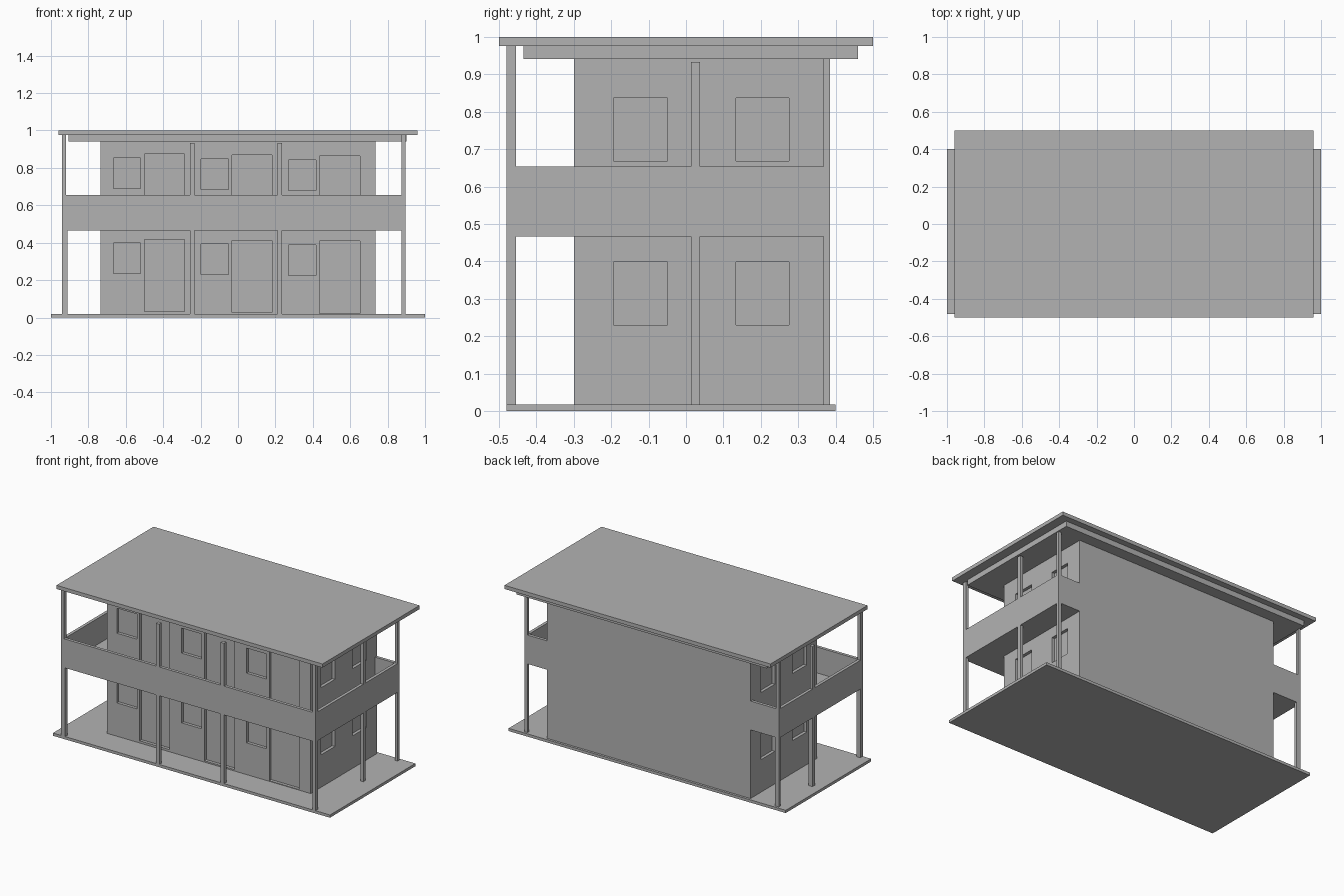
import bpy, bmesh

if "Cube" in bpy.data.objects:
    bpy.data.objects.remove(bpy.data.objects["Cube"])

# single flat colour
grey = bpy.data.materials.new("plain_grey")
grey.diffuse_color = (0.45, 0.45, 0.45, 1)
grey.use_nodes = True
grey.node_tree.nodes["Principled BSDF"].inputs["Base Color"].default_value = grey.diffuse_color


def boxes(name, specs):
    """One object made of boxes, each (x0, x1, y0, y1, z0, z1)."""
    bm = bmesh.new()
    for x0, x1, y0, y1, z0, z1 in specs:
        for v in bmesh.ops.create_cube(bm, size=1)["verts"]:
            v.co = (x0 if v.co.x < 0 else x1,
                    y0 if v.co.y < 0 else y1,
                    z0 if v.co.z < 0 else z1)
    mesh = bpy.data.meshes.new(name)
    bm.to_mesh(mesh)
    bm.free()
    mesh.materials.append(grey)
    ob = bpy.data.objects.new(name, mesh)
    bpy.context.collection.objects.link(ob)
    return ob


# overall extents of the balcony and the house
BL, BR, BF, BB = -0.94, 0.895, -0.48, 0.385
HX, HF = 0.735, -0.30
T = 0.02           # rail thickness
STOREY = 0.455     # height step between floors
DEPTH = 0.02       # recess of doors and windows

# ground slab and roof
boxes("ground_slab", [(-1, 1, -0.48, 0.40, 0, 0.018)])
boxes("roof", [(-0.96, 0.96, -0.5, 0.5, 0.976, 1)])
boxes("roof_base", [(-0.905, 0.9, -0.435, 0.46, 0.941, 0.976)])

# house block with recessed doors and windows
house = boxes("house_walls", [(-HX, HX, HF, BB, 0.018, 0.941)])
cuts = []
for storey in range(2):
    dz = storey * STOREY
    for i in range(3):
        x, z = i * 0.468, dz - i * 0.005
        cuts.append((-0.665 + x, -0.52 + x, HF - 0.1, HF + DEPTH, 0.235 + z, 0.398 + z))
        cuts.append((-0.5 + x, -0.285 + x, HF - 0.1, HF + DEPTH, 0.032 + z, 0.418 + z))
    dz = storey * 0.438
    for y0, y1 in ((-0.194, -0.05), (0.133, 0.276)):
        for s in (-1, 1):
            a, b = sorted((s * (HX - DEPTH), s * (HX + 0.1)))
            cuts.append((a, b, y0, y1, 0.23 + dz, 0.399 + dz))
cutter = boxes("opening_cutter", cuts)
cutter.hide_render = True
cutter.hide_viewport = True
cutter.display_type = 'WIRE'
mod = house.modifiers.new("openings", 'BOOLEAN')
mod.operation = 'DIFFERENCE'
mod.solver = 'EXACT'
mod.object = cutter

# balcony floor around the front and both sides
boxes("balcony_floor", [
    (BL + T, BR - T, BF + T, HF, 0.466, 0.485),
    (BL + T, -HX, HF, BB - T, 0.466, 0.485),
    (HX, BR - T, HF, BB - T, 0.466, 0.485)])

# solid balcony rail, returning to the house at the back
Z0, Z1 = 0.466, 0.654
boxes("balcony_rail", [
    (BL, BR, BF, BF + T, Z0, Z1),
    (BL, BL + T, BF + T, BB, Z0, Z1),
    (BR - T, BR, BF + T, BB, Z0, Z1),
    (BL + T, -HX, BB - T, BB, Z0, Z1),
    (HX, BR - T, BB - T, BB, Z0, Z1)])

# posts below and above the rail
lower, upper = [], []


def post(x0, x1, y0, y1, top, wide=0):
    lower.append((x0, x1 + wide, y0, y1, 0.018, Z0))
    upper.append((x0, x1, y0, y1, Z1, top))


post(BL, BL + 0.02, BF, BF + 0.025, 0.976, 0.008)    # front left corner
post(BR - T, BR, BF, BF + 0.025, 0.976)              # front right corner
for x in (-0.257, 0.21):                             # front middle pair
    post(x, x + 0.025, BF, BF + 0.025, 0.933)
post(BL, BL + 0.02, 0.013, 0.038, 0.933, 0.008)      # side middles
post(BR - T, BR, 0.013, 0.038, 0.933)
post(BL, BL + 0.02, BB - 0.018, BB, 0.976, 0.008)    # back corners
post(BR - T, BR, BB - 0.018, BB, 0.941)
boxes("lower_posts", lower)
boxes("upper_posts", upper)
